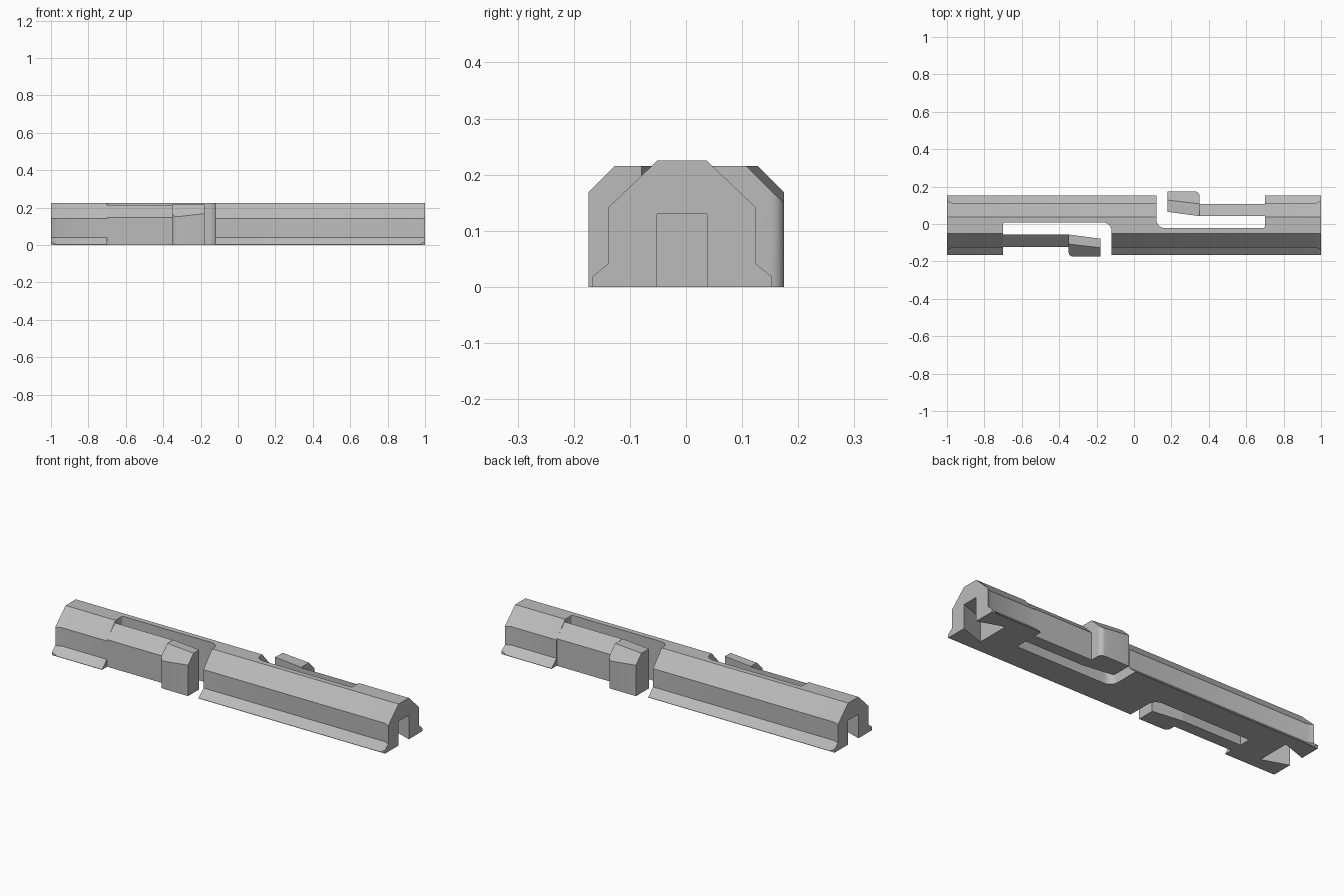
import bpy, bmesh, math
from mathutils import Vector

cube = bpy.data.objects.get("Cube")
if cube:
    bpy.data.objects.remove(cube, do_unlink=True)

grey = bpy.data.materials.new("plain_grey")
grey.use_nodes = True
colour = (0.5, 0.5, 0.5, 1)
grey.diffuse_color = colour
grey.node_tree.nodes["Principled BSDF"].inputs["Base Color"].default_value = colour

CY = -0.007  # the strip's own centre line


def loft(name, rings, bevel_line=None):
    """Skin a run of matching rings and cap both ends."""
    bm = bmesh.new()
    loops = [[bm.verts.new(p) for p in ring] for ring in rings]
    n = len(loops[0])
    for a, b in zip(loops, loops[1:]):
        for i in range(n):
            j = (i + 1) % n
            bm.faces.new((a[i], a[j], b[j], b[i]))
    bm.faces.new(loops[0][::-1])
    bm.faces.new(loops[-1])
    if bevel_line:
        ring, i, j, size = bevel_line
        edge = bm.edges.get((loops[ring][i], loops[ring][j]))
        bmesh.ops.bevel(bm, geom=[edge], offset=size, segments=5,
                        profile=0.5, affect='EDGES')
    bmesh.ops.recalc_face_normals(bm, faces=bm.faces)
    mesh = bpy.data.meshes.new(name)
    bm.to_mesh(mesh)
    bm.free()
    mesh.materials.append(grey)
    ob = bpy.data.objects.new(name, mesh)
    bpy.context.collection.objects.link(ob)
    return ob


def prism(name, outline, z0, z1):
    return loft(name, [[(x, y, z) for x, y in outline] for z in (z0, z1)])


def select(ob):
    bpy.ops.object.select_all(action='DESELECT')
    ob.select_set(True)
    bpy.context.view_layer.objects.active = ob


def subtract(ob, cutter):
    select(ob)
    mod = ob.modifiers.new("cut", 'BOOLEAN')
    mod.operation, mod.solver, mod.object = 'DIFFERENCE', 'EXACT', cutter
    bpy.ops.object.modifier_apply(modifier=mod.name)
    bpy.data.objects.remove(cutter, do_unlink=True)


def smooth(ob):
    select(ob)
    bpy.ops.object.shade_smooth_by_angle(angle=math.radians(30))


def corner(cx, cy, r, start):
    """Quarter arc, running clockwise from the start angle."""
    angles = [math.radians(start - 90 * k / 6) for k in range(7)]
    return [(cx + r * math.cos(a), cy + r * math.sin(a)) for a in angles]


def place(s, pts):
    """Turn half way round the centre line for the rear side."""
    return [(s * p[0], s * p[1] + CY, *p[2:]) for p in pts]


# Body: gabled strip with wedge flanges, the walls flaring slightly at each end
def section(x, wall, lip):
    half = [(0.160, 0), (0.160, lip), (wall, 0.041), (wall, 0.141), (0.044, 0.225)]
    ring = [(-y, z) for y, z in half] + half[::-1]
    return [(x, y + CY, z) for y, z in ring]


body = loft("body", [section(-1, 0.132, 0.018), section(-0.97, 0.118, 0.002),
                     section(0.97, 0.118, 0.002), section(1, 0.132, 0.018)])

# Dovetail sockets, open at the ends and underneath
for s in (1, -1):
    socket = [(1.01, -0.041), (1.01, 0.041), (0.86, 0.092), (0.86, -0.092)]
    subtract(body, prism("socket_cutter", place(s, socket), -0.05, 0.13))

# Openings around the spring arms
for s in (1, -1):
    opening = [(-0.70, -0.3)]
    opening += corner(-0.69, 0.005, 0.01, 180)
    opening += corner(-0.165, -0.03, 0.045, 90)
    opening += [(-0.12, -0.3)]
    subtract(body, prism("opening_cutter", place(s, opening), -0.05, 0.3))
smooth(body)

# Spring arms and their catches
for s, side, reach in ((1, "front", 0.167), (-1, "rear", 0.182)):
    arm = [(-0.115, 0), (-0.115, 0.147), (-0.049, 0.213), (-0.049, 0)]
    arm_ob = loft(side + "_spring_arm",
                  [place(s, [(x, y, z) for y, z in arm]) for x in (-0.701, -0.345)])

    rings = []
    for x, inner, slope in ((-0.35, -0.049, 0.067), (-0.178, -0.072, 0.047)):
        ring = [(inner, 0), (inner, 0.215), (slope - reach, 0.215),
                (-reach, 0.215 - slope), (-reach, 0)]
        rings.append(place(s, [(x, y, z) for y, z in ring]))
    catch = loft(side + "_catch", rings, (0, 3, 4, 0.025))
    smooth(catch)
